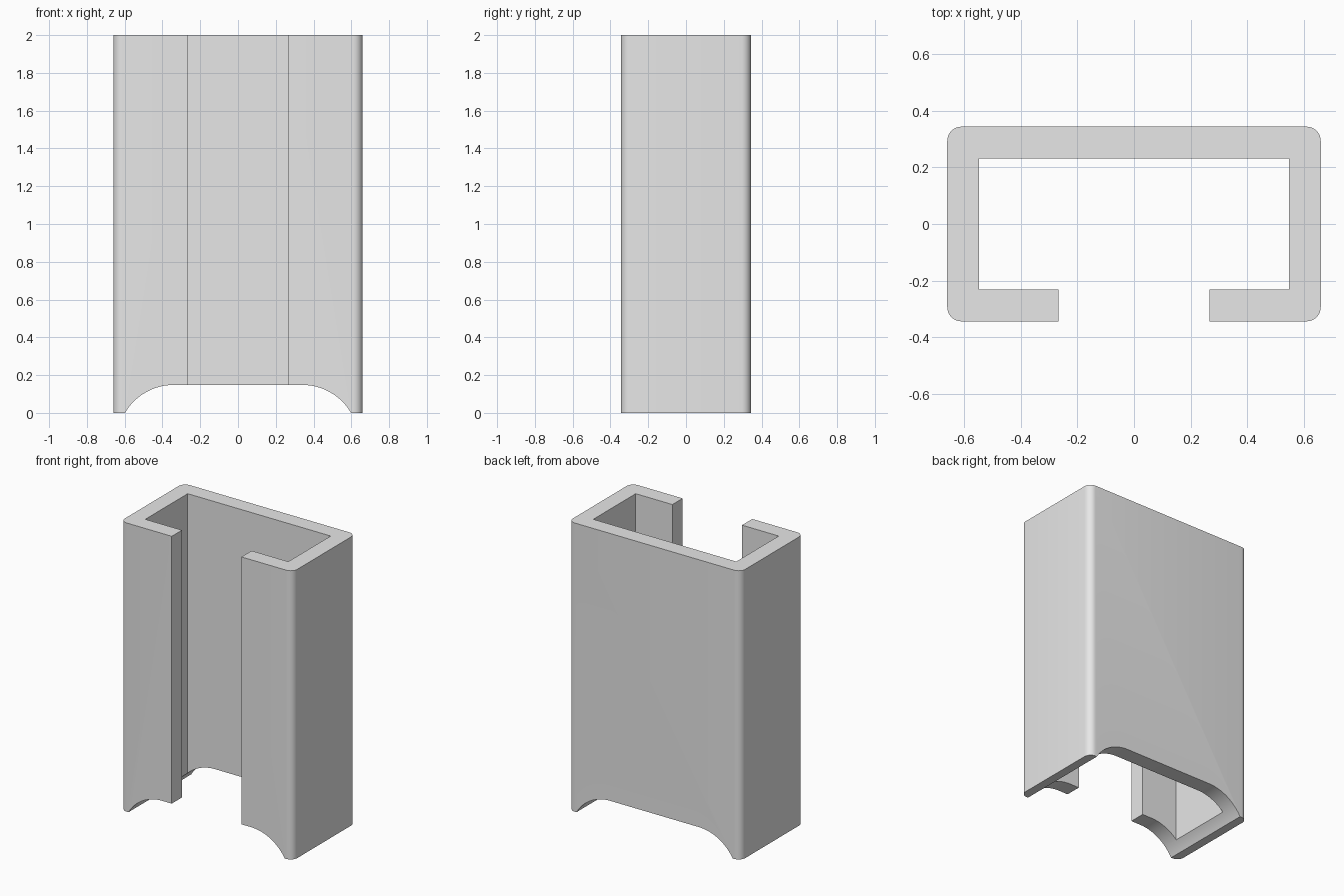
import bpy, bmesh
from math import sin, cos, pi, radians

if "Cube" in bpy.data.objects:
    bpy.data.objects.remove(bpy.data.objects["Cube"])

W, D, H = 0.66, 0.344, 2.0      # half width, half depth, height
T, GAP, R = 0.112, 0.267, 0.05  # wall thickness, half slot, corner radius


def arc(cx, cy, r, start, end, steps):
    angles = [radians(start + (end - start) * i / steps) for i in range(steps + 1)]
    return [(cx + r * cos(a), cy + r * sin(a)) for a in angles]


def mirrored(half):
    return half + [(-x, y) for x, y in reversed(half)]


def prism(name, points, to_3d, offset):
    bm = bmesh.new()
    face = bm.faces.new([bm.verts.new(to_3d(p)) for p in points])
    ext = bmesh.ops.extrude_face_region(bm, geom=[face])
    moved = [g for g in ext["geom"] if isinstance(g, bmesh.types.BMVert)]
    bmesh.ops.translate(bm, verts=moved, vec=offset)
    bmesh.ops.recalc_face_normals(bm, faces=bm.faces)
    mesh = bpy.data.meshes.new(name)
    bm.to_mesh(mesh)
    bm.free()
    ob = bpy.data.objects.new(name, mesh)
    bpy.context.collection.objects.link(ob)
    return ob


# C-shaped channel with rounded outer corners
half = [(GAP, -D)]
half += arc(W - R, -D + R, R, -90, 0, 8)
half += arc(W - R, D - R, R, 0, 90, 8)
inner = [(W - T, D - T), (W - T, -D + T), (GAP, -D + T)]
outline = half + [(-x, y) for x, y in reversed(half)]
outline += [(-x, y) for x, y in reversed(inner)] + inner
channel = prism("channel", outline, lambda p: (p[0], p[1], 0), (0, 0, H))

# Arched recess across the bottom
ARCH_R, ARCH_Z = 0.30, 0.148
arch = [(0.645, -0.1)] + arc(0.34, ARCH_Z - ARCH_R, ARCH_R, 10, 90, 24)[1:]
cutter = prism("arch_cutter", mirrored(arch), lambda p: (p[0], -1, p[1]), (0, 2, 0))
cutter.hide_render = True

cut = channel.modifiers.new("arch", "BOOLEAN")
cut.operation = "DIFFERENCE"
cut.solver = "EXACT"
cut.object = cutter
bpy.context.view_layer.objects.active = channel
channel.select_set(True)
bpy.ops.object.modifier_apply(modifier=cut.name)
bpy.data.objects.remove(cutter)

# Plain grey finish
grey = bpy.data.materials.new("light_grey")
grey.use_nodes = True
colour = (0.8, 0.8, 0.8, 1)
grey.diffuse_color = colour
grey.node_tree.nodes["Principled BSDF"].inputs["Base Color"].default_value = colour
channel.data.materials.clear()
channel.data.materials.append(grey)
bpy.ops.object.shade_smooth_by_angle(angle=radians(30))
